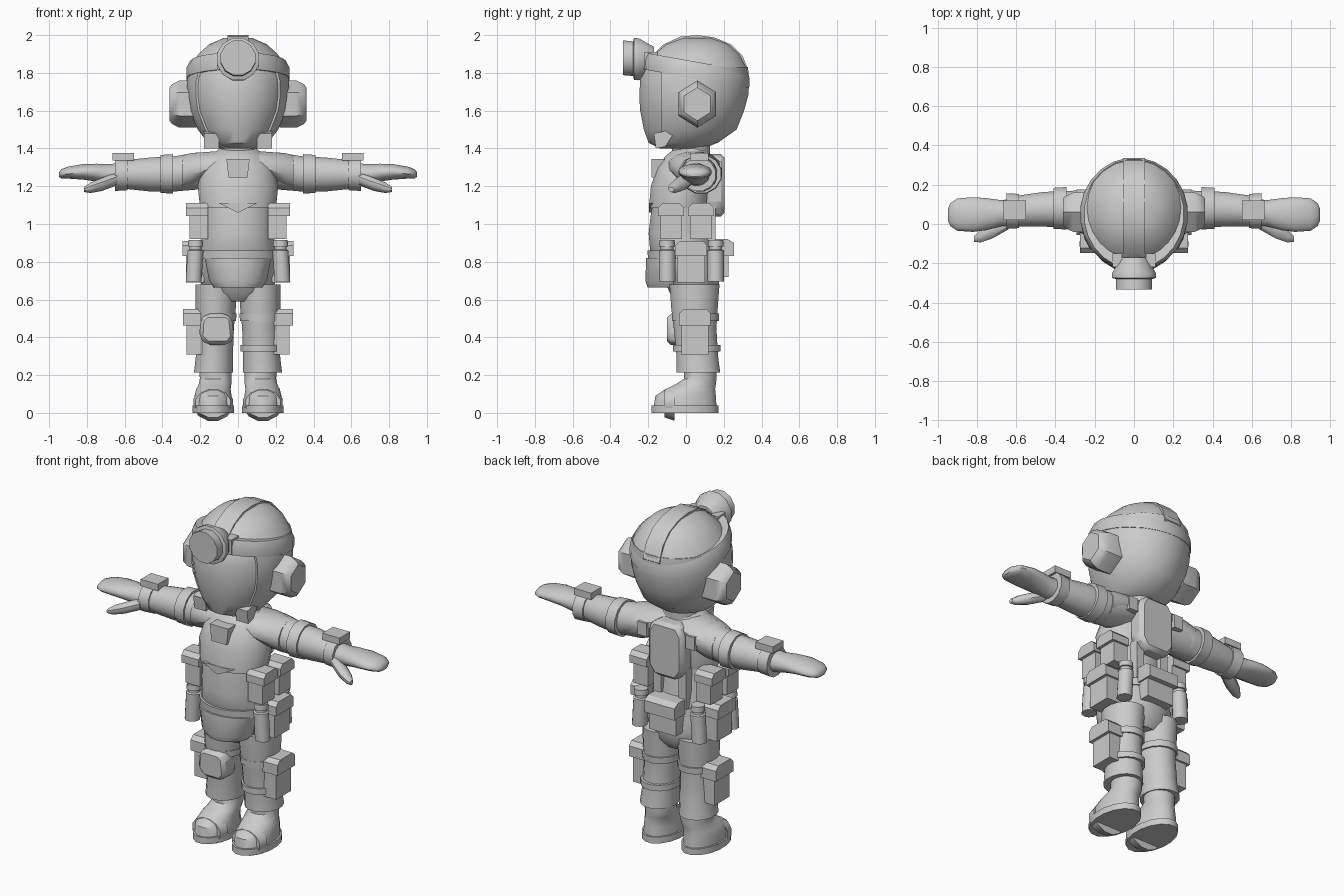
import bpy
import bmesh
import math
from mathutils import Matrix, Vector

default_cube = bpy.data.objects.get("Cube")
if default_cube:
    bpy.data.objects.remove(default_cube, do_unlink=True)

# One plain grey for the whole figure
grey = bpy.data.materials.new("plain_grey")
grey.use_nodes = True
grey_value = (0.6, 0.6, 0.6, 1)
grey.diffuse_color = grey_value
for node in grey.node_tree.nodes:
    if node.type == "BSDF_PRINCIPLED":
        node.inputs["Base Color"].default_value = grey_value

SIDES = (("left", 1), ("right", -1))


def finish(bm, name, mirror=1, sharp=40):
    """Turn a bmesh into an object, mirrored in x when mirror is -1."""
    bmesh.ops.scale(bm, vec=(mirror, 1, 1), verts=bm.verts)
    bmesh.ops.recalc_face_normals(bm, faces=bm.faces)
    for face in bm.faces:
        face.smooth = True
    for edge in bm.edges:
        edge.smooth = edge.calc_face_angle(math.pi) < math.radians(sharp)
    mesh = bpy.data.meshes.new(name)
    bm.to_mesh(mesh)
    bm.free()
    mesh.materials.append(grey)
    part = bpy.data.objects.new(name, mesh)
    bpy.context.collection.objects.link(part)
    return part


def loft(name, axis, rings, mirror=1, sides=16, slope=0, cut=None):
    """Skin ellipses (position, centre a, centre b, radius a, radius b) along an axis."""
    bm = bmesh.new()
    loops = []
    for p, ca, cb, ra, rb in rings:
        loop = []
        for i in range(sides):
            t = math.tau * (i + 0.5) / sides
            a, b = ca + ra * math.cos(t), cb + rb * math.sin(t)
            co = {"x": (p, a, b), "y": (a, p, b), "z": (a, b, p)}[axis]
            loop.append(bm.verts.new((co[0], co[1], co[2] - slope * co[1])))
        loops.append(loop)
    for low, high in zip(loops, loops[1:]):
        for i in range(sides):
            j = (i + 1) % sides
            bm.faces.new((low[i], low[j], high[j], high[i]))
    bm.faces.new(loops[0])
    bm.faces.new(loops[-1])
    if cut is not None:
        geom = bm.verts[:] + bm.edges[:] + bm.faces[:]
        made = bmesh.ops.bisect_plane(bm, geom=geom, plane_co=(0, cut, 0),
                                      plane_no=(0, 1, 0), clear_inner=True)
        rim = [e for e in made["geom_cut"] if isinstance(e, bmesh.types.BMEdge)]
        bmesh.ops.edgeloop_fill(bm, edges=rim)
    return finish(bm, name, mirror)


def stack(name, rows, x=0, grow=0, **options):
    """Vertical loft from rows of (height, front, back, half width)."""
    rings = [(z, x, (f + b) / 2, w + grow, (b - f) / 2 + grow) for z, f, b, w in rows]
    return loft(name, "z", rings, **options)


def prism(name, axis, outline, low, high, mirror=1, bevel=0):
    """Extrude a flat outline along x or y."""
    bm = bmesh.new()
    points = [(low, a, b) if axis == "x" else (a, low, b) for a, b in outline]
    face = bm.faces.new([bm.verts.new(p) for p in points])
    moved = bmesh.ops.extrude_face_region(bm, geom=[face])["geom"]
    shift = Vector((1, 0, 0) if axis == "x" else (0, 1, 0)) * (high - low)
    bmesh.ops.translate(bm, vec=shift, verts=[v for v in moved if isinstance(v, bmesh.types.BMVert)])
    part = finish(bm, name, mirror, 25)
    if bevel:
        modifier = part.modifiers.new("edge_bevel", "BEVEL")
        modifier.width = bevel
        modifier.segments = 1
    return part


def box(name, low, high, mirror=1):
    bm = bmesh.new()
    bmesh.ops.create_cube(bm, size=1)
    low, high = Vector(low), Vector(high)
    bm.transform(Matrix.Translation((low + high) / 2) @ Matrix.Diagonal((*(high - low), 1)))
    return finish(bm, name, mirror, 25)


def pouch(name, low, high, mirror=1):
    """Pouch with a slightly larger sloped flap over its upper third."""
    (x, y, z), (X, Y, Z) = low, high
    e = 0.012
    box(name, (x, y, z), (X - e, Y, Z - e), mirror)
    lip = Z - (Z - z) * 0.36
    prism(name + "_flap", "x", [(y - e, lip), (Y + e, lip), (Y + e, Z - 2 * e),
          (Y - e, Z), (y + e, Z), (y - e, Z - 2 * e)], x, X + e / 2, mirror)


# Head, hood and dome
head = [(1.40, -.14, .08, .10), (1.43, -.2, .16, .15), (1.5, -.225, .26, .205),
        (1.6, -.245, .3, .248), (1.68, -.25, .322, .262), (1.76, -.245, .328, .263),
        (1.83, -.225, .32, .25), (1.9, -.17, .285, .205), (1.95, -.11, .23, .15),
        (1.985, -.03, .15, .07)]
stack("head", head, sides=24)
stack("hood", head[:7], grow=.01, sides=24, cut=-.13)
stack("dome", head[6:], grow=.006, sides=24)
loft("head_band", "z", [(1.778, 0, .05, .276, .287), (1.83, 0, .05, .275, .289),
     (1.868, 0, .05, .255, .278)], sides=24, slope=.18)
crest = [(-.2, 1.87), (-.12, 1.95), (-.03, 1.992), (.06, 2), (.15, 1.988),
         (.24, 1.95), (.3, 1.89), (.335, 1.8)]
inner = [(.05 + (y - .05) * .85, z - .04) for y, z in reversed(crest)]
prism("crest_strip", "x", crest + inner, -.055, .055)
stack("neck", [(1.34, -.07, .13, .1), (1.43, -.08, .13, .1)])

# Head lamp
loft("lamp", "y", [(-.17, 0, 1.87, .07, .07), (-.25, 0, 1.872, .115, .115),
     (-.275, 0, 1.873, .115, .115), (-.28, 0, 1.875, .095, .095),
     (-.333, 0, 1.88, .095, .095)], sides=12)

for side, s in SIDES:
    # Ear cups, lamp brackets and jaw guards
    loft(side + "_ear_cup", "x", [(.22, .06, 1.635, .115, .125), (.31, .06, 1.635, .115, .125),
         (.35, .06, 1.635, .095, .105), (.362, .06, 1.635, .08, .088)], s, sides=6)
    box(side + "_lamp_bracket", (.06, -.22, 1.82), (.11, -.15, 1.91), s)
    prism(side + "_jaw_guard", "x", [(-.17, 1.48), (-.12, 1.49), (-.03, 1.53),
          (-.11, 1.41), (-.16, 1.4)], .1, .18, s)

    # Sleeve, shoulder plate and cuffs
    loft(side + "_sleeve", "x", [(.1, .06, 1.3, .11, .08), (.22, .07, 1.28, .105, .1),
         (.34, .075, 1.265, .095, .095), (.46, .075, 1.262, .09, .092),
         (.6, .065, 1.262, .08, .077)], s)
    loft(side + "_shoulder_plate", "x", [(.05, .03, 1.33, .13, .06), (.15, .045, 1.31, .14, .075),
         (.25, .06, 1.285, .12, .093), (.295, .07, 1.27, .108, .096)], s, sides=12)
    loft(side + "_upper_cuff", "x", [(.345, .08, 1.265, .112, .108),
         (.41, .08, 1.265, .108, .104)], s, sides=12)
    loft(side + "_wrist_cuff", "x", [(.585, .066, 1.262, .09, .086),
         (.65, .066, 1.262, .094, .09)], s, sides=12)
    box(side + "_wrist_box", (.55, .02, 1.335), (.665, .12, 1.375), s)

    # Mitten hand with thumb
    loft(side + "_hand", "x", [(.6, .06, 1.262, .07, .065), (.68, .055, 1.262, .068, .056),
         (.75, .05, 1.272, .083, .048), (.82, .048, 1.276, .09, .042),
         (.9, .048, 1.272, .084, .032), (.935, .048, 1.266, .06, .025),
         (.948, .048, 1.262, .03, .012)], s)
    loft(side + "_thumb", "x", [(.64, .01, 1.24, .04, .035), (.72, -.03, 1.21, .045, .035),
         (.78, -.06, 1.192, .035, .028), (.815, -.078, 1.182, .015, .013)], s, sides=10)

    # Trouser leg
    loft(side + "_leg", "z", [(.215, .13, .065, .105, .118), (.3, .125, .06, .1, .112),
         (.45, .12, .048, .1, .115), (.55, .118, .045, .108, .125),
         (.68, .115, .045, .113, .135)], s)
    loft(side + "_knee_strap", "z", [(.487, .118, .05, .11, .126),
         (.525, .118, .05, .112, .128)], s)

    # Boot with sole and instep strap
    loft(side + "_sole", "z", [(0, .132, -.005, .112, .18), (.038, .132, -.005, .112, .18)], s)
    loft(side + "_boot", "z", [(.03, .132, -.005, .102, .17), (.09, .132, -.002, .1, .163),
         (.125, .13, .022, .093, .135), (.15, .122, .05, .088, .11),
         (.18, .118, .075, .086, .088), (.24, .118, .075, .087, .087)], s)
    loft(side + "_boot_strap", "y", [(-.115, .132, .05, .096, .076),
         (-.06, .132, .05, .108, .095)], s, sides=12)

    # Waist, hip and thigh gear
    pouch(side + "_front_waist_pouch", (.16, -.135, .92), (.27, -.022, 1.11), s)
    pouch(side + "_rear_waist_pouch", (.16, .022, .92), (.27, .135, 1.11), s)
    pouch(side + "_hip_pouch", (.18, -.045, .69), (.288, .1, .91), s)
    pouch(side + "_thigh_pouch", (.19, -.025, .31), (.285, .118, .55), s)
    for place, x, y in (("front", .225, -.1), ("rear", .19, .157)):
        loft(f"{side}_{place}_canister", "z", [(.695, x + .01, y, .044, .044), (.86, x, y, .044, .044),
             (.865, x, y, .034, .034), (.88, x, y, .034, .034),
             (.882, x, y, .042, .042), (.915, x, y, .04, .04)], s, sides=10)

    # Back harness
    box(side + "_back_strap", (.06, .08, .86), (.11, .155, 1.1), s)
    box(side + "_shoulder_buckle", (.13, .1, 1.25), (.19, .19, 1.33), s)

# Torso, chest armour, belt and front flap
stack("torso", [(.59, -.04, .13, .11), (.64, -.09, .17, .18), (.72, -.12, .18, .212),
      (.84, -.19, .165, .205), (.95, -.2, .14, .192), (1.12, -.18, .125, .195)], sides=20)
stack("chest_armour", [(1.085, -.198, .13, .203), (1.2, -.188, .145, .216), (1.3, -.155, .145, .19),
      (1.36, -.11, .135, .145), (1.4, -.06, .11, .1)], sides=20)
prism("chest_point", "y", [(-.1, 1.11), (0, 1.06), (.1, 1.11)], -.197, -.1)
stack("belt", [(.815, -.203, .178, .213), (.86, -.207, .175, .211)], sides=20)
stack("front_flap", [(.665, -.205, .03, .13), (.7, -.217, .03, .155),
      (.82, -.212, .03, .178)], sides=20)
prism("chest_tag", "y", [(-.062, 1.345), (-.05, 1.245), (.05, 1.245), (.062, 1.345)], -.182, -.1)

# Backpack and rear pouch
prism("backpack", "y", [(-.075, 1.04), (.075, 1.04), (.118, 1.1), (.118, 1.31),
      (.08, 1.37), (-.08, 1.37), (-.118, 1.31), (-.118, 1.1)], .1, .205, bevel=.02)
box("rear_pouch", (-.09, .14, .72), (.09, .225, .9))
prism("rear_pouch_flap", "x", [(.14, .92), (.22, .92), (.255, .9), (.255, .83), (.14, .83)], -.1, .1)

# Knee pad on the right, extra shin strap on the left
prism("right_knee_pad", "y", [(-.165, .36), (-.05, .36), (-.02, .4), (-.03, .5), (-.06, .525),
      (-.17, .525), (-.2, .49), (-.205, .4)], -.1, .02, bevel=.02)
loft("left_shin_strap", "z", [(.325, .122, .058, .11, .128), (.36, .122, .058, .11, .128)])
